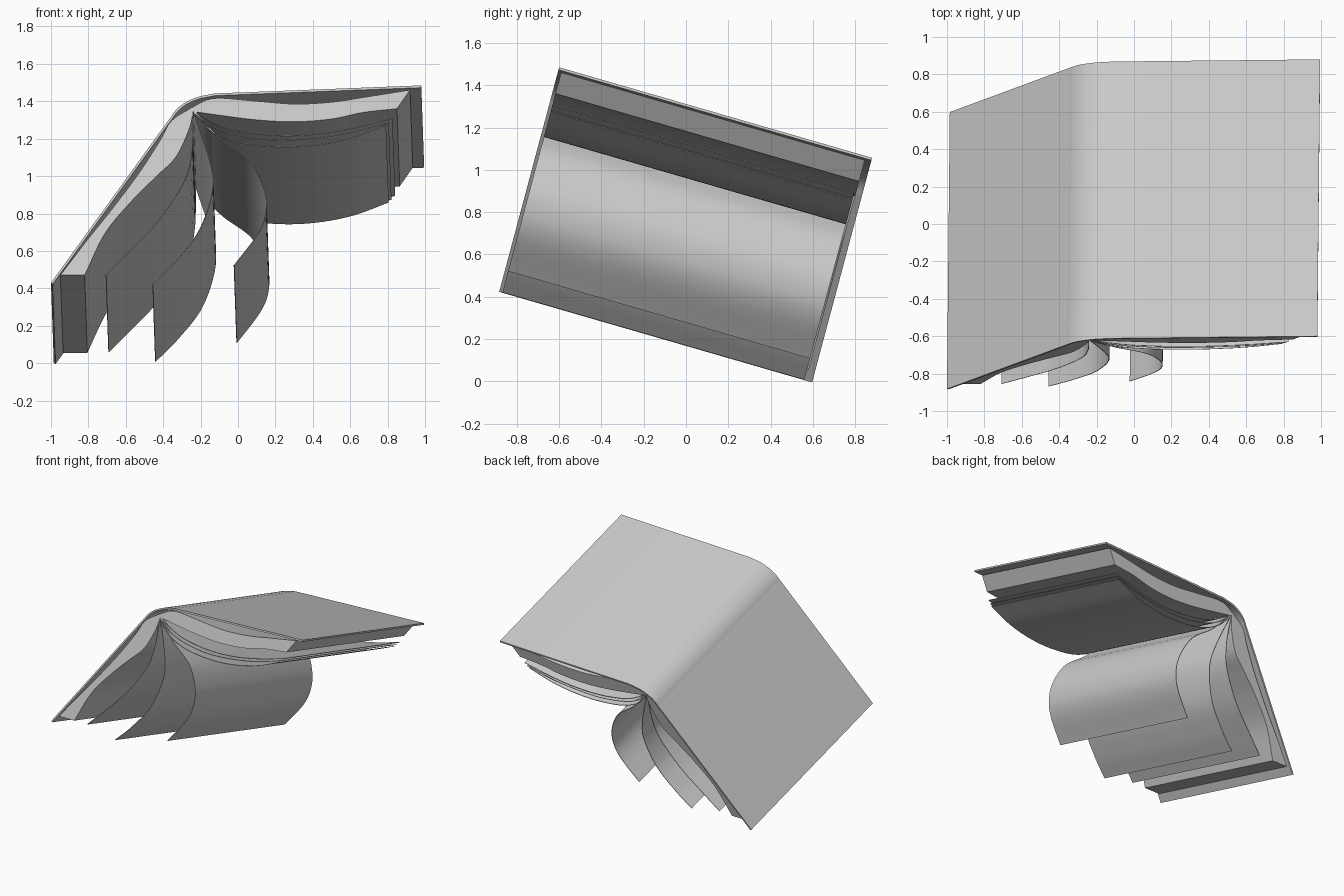
import bpy, bmesh
from mathutils import Vector

if "Cube" in bpy.data.objects:
    bpy.data.objects.remove(bpy.data.objects["Cube"])


def place(p, s):
    """Front-view profile point (x, z) moved a fraction s along the tilted spine."""
    x, z = p
    return Vector((x + 0.015 * s, -0.6 + (z - 1.485) * 0.267 + 1.48 * s, z - 0.428 * s))


def smooth_curve(ctrl, steps=8):
    """Catmull-Rom curve through the control points."""
    c = [Vector(p) for p in ctrl]
    c = [2 * c[0] - c[1]] + c + [2 * c[-1] - c[-2]]
    out = []
    for i in range(1, len(c) - 2):
        a, b, d, e = c[i - 1:i + 3]
        for k in range(steps):
            t = k / steps
            out.append(0.5 * (2 * b + (d - a) * t + (2 * a - 5 * b + 4 * d - e) * t * t
                              + (3 * b - a - 3 * d + e) * t ** 3))
    return out + [c[-2]]


def offset(pts, dist):
    """Parallel copy of an open profile, to its right-hand side."""
    out = []
    for i, p in enumerate(pts):
        d = (pts[min(i + 1, len(pts) - 1)] - pts[max(i - 1, 0)]).normalized()
        out.append(p + Vector((d.y, -d.x)) * dist)
    return out


def sweep(name, side_a, side_b, s0, s1):
    """Solid between two matching profiles, extruded along the spine."""
    bm = bmesh.new()
    rows = [[bm.verts.new(place(p, s)) for p in side]
            for side, s in ((side_a, s0), (side_b, s0), (side_b, s1), (side_a, s1))]
    n = len(side_a)
    for r in range(4):
        q, w = rows[r], rows[(r + 1) % 4]
        for i in range(n - 1):
            bm.faces.new((q[i], q[i + 1], w[i + 1], w[i]))
    for i in (0, n - 1):
        bm.faces.new([row[i] for row in rows])
    bmesh.ops.recalc_face_normals(bm, faces=bm.faces)
    me = bpy.data.meshes.new(name)
    bm.to_mesh(me)
    bm.free()
    ob = bpy.data.objects.new(name, me)
    bpy.context.collection.objects.link(ob)
    bpy.ops.object.select_all(action='DESELECT')
    ob.select_set(True)
    bpy.context.view_layer.objects.active = ob
    bpy.ops.object.shade_smooth_by_angle(angle=0.6)


# Cover: two flat boards joined by a rounded spine with hinge grooves
spine = smooth_curve([(-0.375, 1.295), (-0.36, 1.315), (-0.335, 1.35), (-0.29, 1.389),
                      (-0.22, 1.422), (-0.15, 1.437), (-0.125, 1.442)], 4)
cover = [Vector((-1.0, 0.43))] + spine + [Vector((0.98, 1.485))]
sweep("cover", cover, offset(cover, 0.012), 0, 1)

# Page blocks lying against each board
sweep("left_page_block",
      smooth_curve([(-0.25, 1.37), (-0.355, 1.30), (-0.42, 1.19), (-0.53, 1.02),
                    (-0.68, 0.82), (-0.82, 0.645), (-0.95, 0.475)]),
      smooth_curve([(-0.24, 1.35), (-0.26, 1.26), (-0.33, 1.11), (-0.44, 1.0),
                    (-0.57, 0.87), (-0.71, 0.70), (-0.82, 0.475)]), 0.01, 0.98)
sweep("right_page_block",
      smooth_curve([(-0.25, 1.37), (-0.13, 1.42), (0.1, 1.405), (0.3, 1.39),
                    (0.5, 1.40), (0.7, 1.43), (0.92, 1.465)]),
      smooth_curve([(-0.24, 1.35), (-0.1, 1.33), (0.1, 1.305), (0.3, 1.295),
                    (0.5, 1.31), (0.67, 1.345), (0.85, 1.365)]), 0.01, 0.98)

# Loose pages fanning out from the spine
pages = {
    "left_page_outer": [(-0.24, 1.35), (-0.245, 1.14), (-0.285, 0.98), (-0.42, 0.77),
                        (-0.6, 0.58), (-0.705, 0.475)],
    "left_page_inner": [(-0.235, 1.35), (-0.15, 1.09), (-0.135, 0.93), (-0.205, 0.715),
                        (-0.335, 0.545), (-0.455, 0.425)],
    "middle_page": [(-0.23, 1.35), (-0.1, 1.21), (0.06, 1.09), (0.14, 0.94),
                    (0.15, 0.81), (0.105, 0.69), (-0.02, 0.525)],
    "right_page_inner": [(-0.235, 1.35), (-0.15, 1.255), (0, 1.19), (0.2, 1.165),
                         (0.4, 1.172), (0.6, 1.21), (0.79, 1.28)],
    "right_page_middle": [(-0.235, 1.352), (-0.13, 1.27), (0, 1.225), (0.2, 1.20),
                          (0.4, 1.21), (0.6, 1.24), (0.805, 1.295)],
    "right_page_outer": [(-0.235, 1.354), (-0.12, 1.29), (0, 1.25), (0.2, 1.225),
                         (0.4, 1.23), (0.6, 1.26), (0.825, 1.315)],
}
for name, ctrl in pages.items():
    curve = smooth_curve(ctrl)
    sweep(name, curve, offset(curve, 0.004), 0.01, 0.975)
